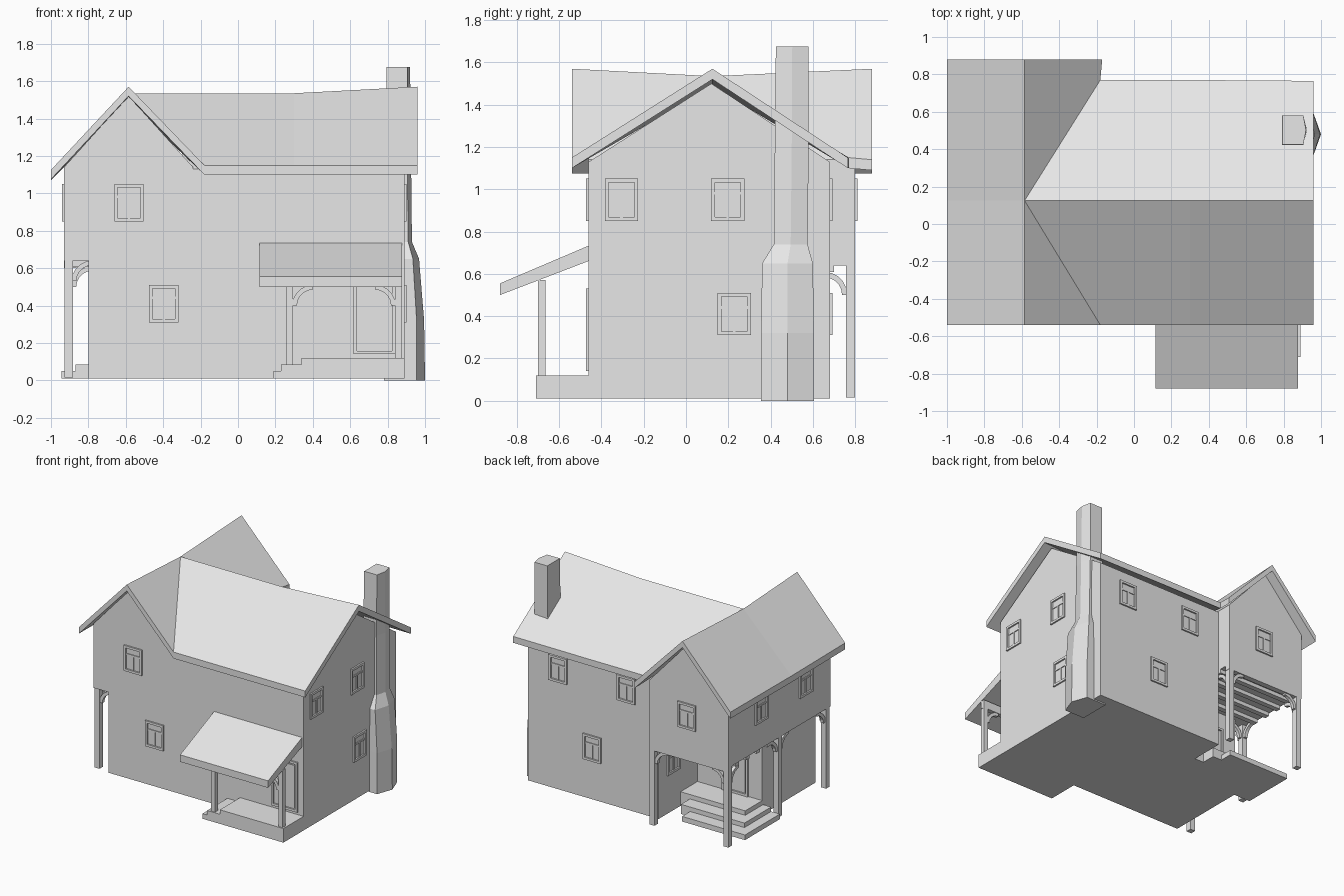
import bpy, bmesh, math
from mathutils import Matrix, Vector

cube = bpy.data.objects.get("Cube")
if cube:
    bpy.data.objects.remove(cube, do_unlink=True)

GREY = (0.8, 0.8, 0.8, 1)
mat = bpy.data.materials.new("plain grey")
mat.use_nodes = True
mat.diffuse_color = GREY
mat.node_tree.nodes["Principled BSDF"].inputs["Base Color"].default_value = GREY


def finish(name, bm):
    bmesh.ops.recalc_face_normals(bm, faces=bm.faces)
    me = bpy.data.meshes.new(name)
    bm.to_mesh(me)
    bm.free()
    me.materials.append(mat)
    ob = bpy.data.objects.new(name, me)
    bpy.context.collection.objects.link(ob)
    return ob


def add_box(bm, lo, hi):
    lo, hi = Vector(lo), Vector(hi)
    m = Matrix.Translation((lo + hi) / 2) @ Matrix.Diagonal((hi - lo).to_4d())
    m[3][3] = 1
    bmesh.ops.create_cube(bm, size=1, matrix=m)


def box(name, lo, hi):
    bm = bmesh.new()
    add_box(bm, lo, hi)
    return finish(name, bm)


def loft(name, rings):
    """Closed solid through rings of equal vertex count."""
    bm = bmesh.new()
    rows = [[bm.verts.new(p) for p in ring] for ring in rings]
    n = len(rows[0])
    for a, b in zip(rows, rows[1:]):
        for i in range(n):
            j = (i + 1) % n
            bm.faces.new((a[i], a[j], b[j], b[i]))
    bm.faces.new(rows[0])
    bm.faces.new(rows[-1])
    return finish(name, bm)


def prism(name, pts, axis, a, b):
    """Extrude a 2D outline along an axis from a to b."""
    place = {"x": lambda p, d: (d, p[0], p[1]),
             "y": lambda p, d: (p[0], d, p[1]),
             "z": lambda p, d: (p[0], p[1], d)}[axis]
    return loft(name, [[place(p, d) for p in pts] for d in (a, b)])


# Walls: ground floor with a recessed rear corner, then the two gabled volumes
plan = [(-.8, -.46), (.89, -.46), (.89, .68), (-.24, .68), (-.24, .2), (-.8, .2)]
prism("ground_floor", plan, "z", .01, .7)
prism("main_gable_walls",
      [(-.46, .64), (.68, .64), (.68, 1.13), (.12, 1.5), (-.46, 1.13)], "x", -.3, .89)
prism("wing_gable_walls",
      [(-.93, .64), (-.24, .64), (-.24, 1.14), (-.585, 1.52), (-.93, 1.14)], "y", -.46, .8)

# Crossed gable roof with slightly sagging ridges
R, F, B = -.585, -.54, .88
top = {
    "mid": (R, .125, 1.535), "front": (R, F, 1.57), "back": (R, B, 1.57),
    "dip": (.3, .125, 1.535), "end": (.96, .125, 1.57),
    "valley_f": (-.18, F, 1.15), "valley_b": (-.18, .77, 1.15), "wing_b": (-.17, B, 1.14),
    "main_f": (.96, F, 1.15), "main_b": (.96, .765, 1.15),
    "left_f": (-1, F, 1.125), "left_m": (-1, .125, 1.12), "left_b": (-1, B, 1.125),
    "dip_f": (.3, F, 1.15), "dip_b": (.3, .77, 1.15),
}
sheets = ["mid valley_f dip_f dip", "dip dip_f main_f end", "mid dip dip_b valley_b",
          "dip end main_b dip_b", "mid front valley_f", "mid valley_b wing_b back",
          "front mid left_m left_f", "mid back left_b left_m"]
bm = bmesh.new()
up = {k: bm.verts.new(p) for k, p in top.items()}
down = {k: bm.verts.new((p[0], p[1], p[2] - .05)) for k, p in top.items()}
count = {}
for s in sheets:
    ks = s.split()
    bm.faces.new([up[k] for k in ks])
    bm.faces.new([down[k] for k in reversed(ks)])
    for pair in zip(ks, ks[1:] + ks[:1]):
        count.setdefault(frozenset(pair), []).append(pair)
for pairs in count.values():
    if len(pairs) == 1:
        a, b = pairs[0]
        bm.faces.new((up[a], down[a], down[b], up[b]))
finish("roof", bm)


# Chimney: five-sided stack narrowing above a broad base
def ring(x0, x1, xt, y0, y1, z):
    return [(x0, y0, z), (x1, y0, z), (xt, (y0 + y1) / 2, z), (x1, y1, z), (x0, y1, z)]


loft("chimney", [ring(.78, .955, 1.0, .355, .605, 0), ring(.78, .955, .995, .355, .605, .32),
                 ring(.79, .935, .968, .36, .6, .65), ring(.79, .91, .93, .415, .575, .74),
                 ring(.79, .905, .925, .42, .58, 1.2), ring(.795, .905, .92, .425, .58, 1.675)])


# Windows and doors, built facing the front and turned onto their wall
def opening(name, x, y, z, turn, w, h, bars):
    bm = bmesh.new()
    t, d = .018, .012
    for s in (-1, 1):
        add_box(bm, (s * (w - t) / 2 - t / 2, -d, 0), (s * (w - t) / 2 + t / 2, .01, h))
    add_box(bm, (-w / 2 + t, -d, 0), (w / 2 - t, .01, t))
    add_box(bm, (-w / 2 + t, -d, h - t), (w / 2 - t, .01, h))
    for lo, hi in bars:
        add_box(bm, (lo[0], -.006, lo[1]), (hi[0], .01, hi[1]))
    bmesh.ops.transform(bm, verts=bm.verts, matrix=Matrix.Translation((x, y, z))
                        @ Matrix.Rotation(math.radians(turn), 4, "Z"))
    finish(name, bm)


window_bars = [((-.006, .018), (.006, .125)), ((-.06, .125), (.06, .138))]
LOW, HIGH = .31, .85
windows = [("front", -.583, -.46, HIGH, 0), ("front", -.397, -.46, LOW, 0),
           ("left", .89, -.305, HIGH, 90), ("left", .89, .197, HIGH, 90),
           ("left", .89, .228, LOW, 90), ("back", .63, .68, HIGH, 180),
           ("back", .04, .68, HIGH, 180), ("back", .335, .68, LOW, 180),
           ("wing_back", -.57, .8, HIGH, 180), ("right", -.93, .4, HIGH, -90),
           ("right", -.93, -.15, HIGH, -90), ("recess", -.24, .5, LOW, -90)]
for i, (side, x, y, z, turn) in enumerate(windows):
    opening(f"{side}_window_{i}", x, y, z, turn, .157, .2, window_bars)
door_bars = [((-.085, .025), (.085, .36)), ((-.07, .15), (-.06, .16))]
opening("front_door", .73, -.46, .14, 0, .225, .39, door_bars)
opening("rear_door", -.57, .2, .12, 180, .225, .39, door_bars)

# Front porch with steps, posts and a lean-to roof
box("porch_floor", (.34, -.71, .01), (.89, -.45, .12))
box("porch_upper_step", (.23, -.71, .01), (.35, -.45, .085))
box("porch_lower_step", (.19, -.71, .01), (.24, -.45, .05))
prism("porch_roof", [(-.88, .5), (-.88, .555), (-.45, .738), (-.45, .665)], "x", .115, .877)
box("porch_beam", (.235, -.7, .505), (.877, -.665, .57))

# Rear steps in the recessed corner
box("rear_landing", (-.8, .19, .01), (-.23, .41, .12))
box("rear_upper_step", (-.87, .19, .01), (-.32, .52, .085))
box("rear_lower_step", (-.945, .19, .01), (-.4, .62, .05))

# Beams and joists under the overhanging floor
box("rear_beam", (-.93, .757, .6), (-.24, .8, .65))
for i in range(4):
    y = .27 + i * .13
    box(f"joist_{i}", (-.92, y, .61), (-.24, y + .04, .65))


def post(name, x, y, z0, z1, half):
    box(name, (x - half, y - half, z0), (x + half, y + half, z1))


def brace(name, x, y, z, axis, sign, r=.11):
    """Quarter-arc brace rising from a post up to a beam at height z."""
    p, q = (x, y) if axis == "x" else (y, x)
    c = p + sign * (r + .015)
    pts = []
    for rad, steps in ((r, range(6)), (r - .025, range(5, -1, -1))):
        for i in steps:
            t = math.pi / 2 * i / 5
            pts.append((c - sign * rad * math.cos(t), z - r + rad * math.sin(t)))
    prism(name, pts, "y" if axis == "x" else "x", q - .013, q + .013)


post("porch_post_right", .275, -.683, .08, .56, .018)
post("porch_post_left", .858, -.683, .12, .56, .018)
brace("porch_brace_right", .275, -.683, .51, "x", 1)
brace("porch_brace_left", .858, -.683, .51, "x", -1)

wing_posts = [("front", -.905, -.43, .65, (("x", 1), ("y", 1))),
              ("middle", -.905, .16, .65, (("x", 1), ("y", -1), ("y", 1))),
              ("corner", -.905, .778, .62, (("x", 1), ("y", -1))),
              ("rear", -.265, .778, .62, (("x", -1), ("y", -1)))]
for label, x, y, z, arms in wing_posts:
    post(f"{label}_wing_post", x, y, .015, z, .022)
    for i, (axis, sign) in enumerate(arms):
        brace(f"{label}_wing_brace_{i}", x, y, z - .01, axis, sign)
